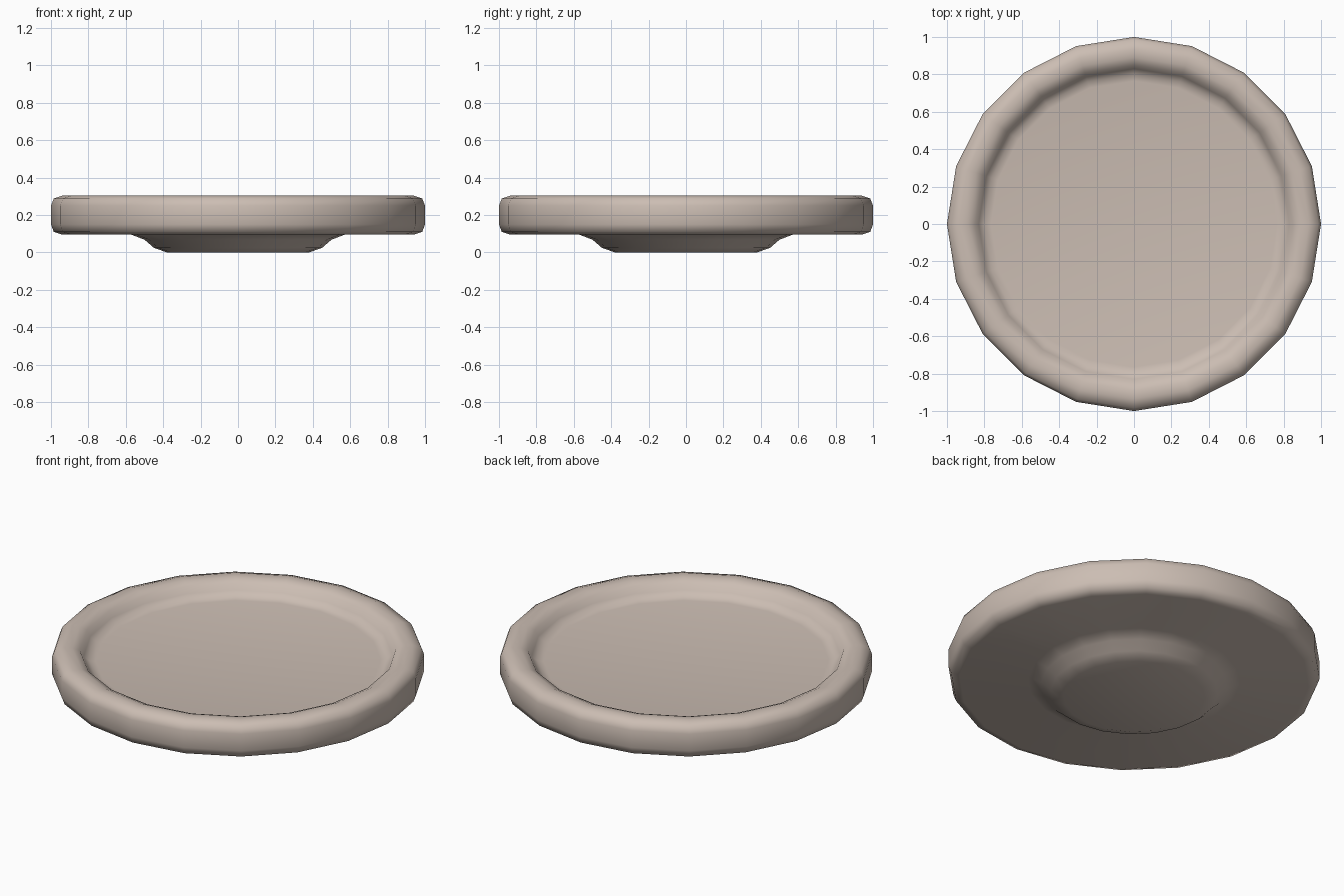
import bpy, bmesh, math

if "Cube" in bpy.data.objects:
    bpy.data.objects.remove(bpy.data.objects["Cube"])

SIDES = 20

# dish cross-section (radius, height), from the foot centre round the rim to the floor centre
profile = [(0, 0), (0.38, 0), (0.45, 0.025), (0.50, 0.068), (0.57, 0.095),
           (0.94, 0.095), (0.985, 0.11), (1.0, 0.15), (1.0, 0.25), (0.985, 0.288),
           (0.935, 0.305), (0.89, 0.302), (0.85, 0.285), (0.83, 0.25),
           (0.80, 0.226), (0.765, 0.22), (0, 0.22)]

clay = bpy.data.materials.new("pale_clay")
clay.diffuse_color = (0.60, 0.51, 0.45, 1)
clay.use_nodes = True
clay.node_tree.nodes["Principled BSDF"].inputs["Base Color"].default_value = clay.diffuse_color


def lathe(name, pts, mat):
    bm = bmesh.new()
    rings = []
    for r, z in pts:
        n = 1 if r == 0 else SIDES
        rings.append([bm.verts.new((r * math.cos(math.tau * i / SIDES),
                                    r * math.sin(math.tau * i / SIDES), z)) for i in range(n)])
    for a, b in zip(rings, rings[1:]):
        for i in range(SIDES):
            j = (i + 1) % SIDES
            if len(a) == 1:
                bm.faces.new((a[0], b[j], b[i]))
            elif len(b) == 1:
                bm.faces.new((a[i], a[j], b[0]))
            else:
                bm.faces.new((a[i], a[j], b[j], b[i]))
    bmesh.ops.recalc_face_normals(bm, faces=bm.faces)
    for f in bm.faces:
        f.smooth = True
    me = bpy.data.meshes.new(name)
    bm.to_mesh(me)
    bm.free()
    me.materials.append(mat)
    ob = bpy.data.objects.new(name, me)
    bpy.context.collection.objects.link(ob)
    return ob


# shallow dish with a rounded rim and flared foot
lathe("dish", profile, clay)
